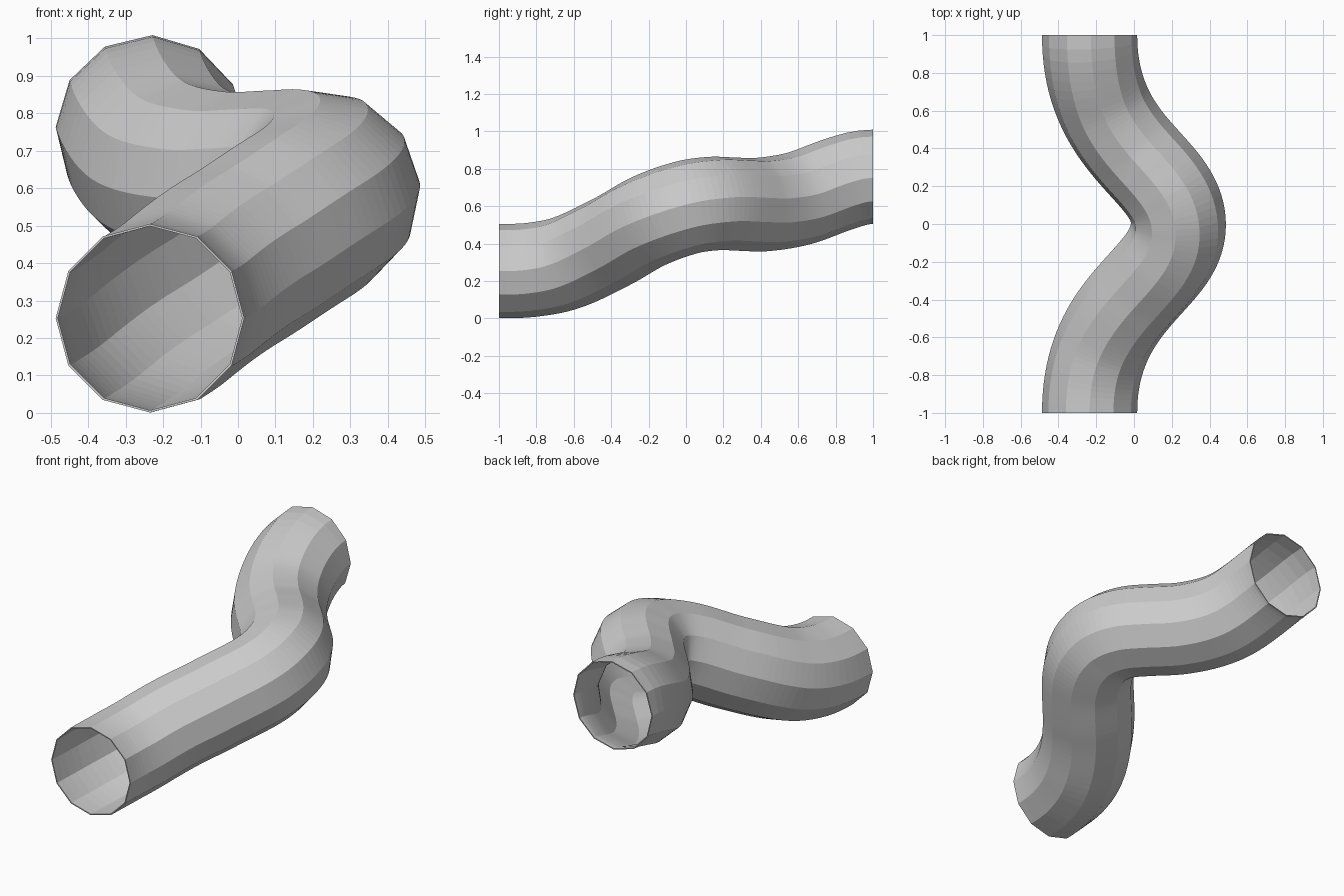
import bpy, bmesh, math
from mathutils import Vector

if "Cube" in bpy.data.objects:
    bpy.data.objects.remove(bpy.data.objects["Cube"])

RADIUS, SIDES, STEPS = 0.252, 12, 40

# Rise of the centre line: (y, z)
RISE = [(-1, .253), (-.82, .260), (-.633, .299), (-.39, .413), (-.2, .520), (0, .592),
        (.15, .614), (.27, .611), (.4, .608), (.6, .640), (.8, .712), (.92, .748), (1, .757)]


def bezier(a, b, c, d, t):
    u = 1 - t
    return a*u**3 + 3*b*u*u*t + 3*c*u*t*t + d*t**3


def slope(i):
    if i in (0, len(RISE) - 1):
        return 0.0
    (y0, z0), (y1, z1) = RISE[i - 1], RISE[i + 1]
    return (z1 - z0) / (y1 - y0)


def height(y):
    for i in range(len(RISE) - 1):
        (y0, z0), (y1, z1) = RISE[i], RISE[i + 1]
        if y <= y1 or i == len(RISE) - 2:
            h = y1 - y0
            return bezier(z0, z0 + slope(i)*h/3, z1 - slope(i + 1)*h/3, z1, (y - y0)/h)


# Centre line: swings from left to right and back again
half = []
for k in range(STEPS + 1):
    t = k / STEPS
    half.append((bezier(-.235, -.235, .235, .235, t), bezier(-1, -.39, -.3, 0, t)))
plan = half + [(x, -y) for x, y in reversed(half[:-1])]
path = [Vector((x, y, height(y))) for x, y in plan]

# Sweep a 12-sided ring along the line without twist
bm = bmesh.new()
up, old, rings = Vector((0, 0, 1)), Vector((0, 1, 0)), []
for i, p in enumerate(path):
    if i in (0, len(path) - 1):
        tan = Vector((0, 1, 0))
    else:
        tan = (path[i + 1] - path[i - 1]).normalized()
    up = old.rotation_difference(tan) @ up
    up = (up - tan * up.dot(tan)).normalized()
    side = tan.cross(up)
    old = tan
    rings.append([bm.verts.new(p + RADIUS * (up * math.cos(a) + side * math.sin(a)))
                  for a in (2 * math.pi * j / SIDES for j in range(SIDES))])
for r0, r1 in zip(rings, rings[1:]):
    for j in range(SIDES):
        n = (j + 1) % SIDES
        bm.faces.new((r0[j], r0[n], r1[n], r1[j]))
bmesh.ops.recalc_face_normals(bm, faces=bm.faces)
# Make sure the faces point outward
bm.faces.ensure_lookup_table()
f = bm.faces[0]
if f.normal.dot(f.calc_center_median() - (path[0] + path[1]) / 2) < 0:
    bmesh.ops.reverse_faces(bm, faces=bm.faces)

mesh = bpy.data.meshes.new("bent_pipe")
bm.to_mesh(mesh)
bm.free()
pipe = bpy.data.objects.new("bent_pipe", mesh)
bpy.context.collection.objects.link(pipe)

# Thin wall, open at both ends
wall = pipe.modifiers.new("wall", 'SOLIDIFY')
wall.thickness = 0.006
wall.offset = -1
